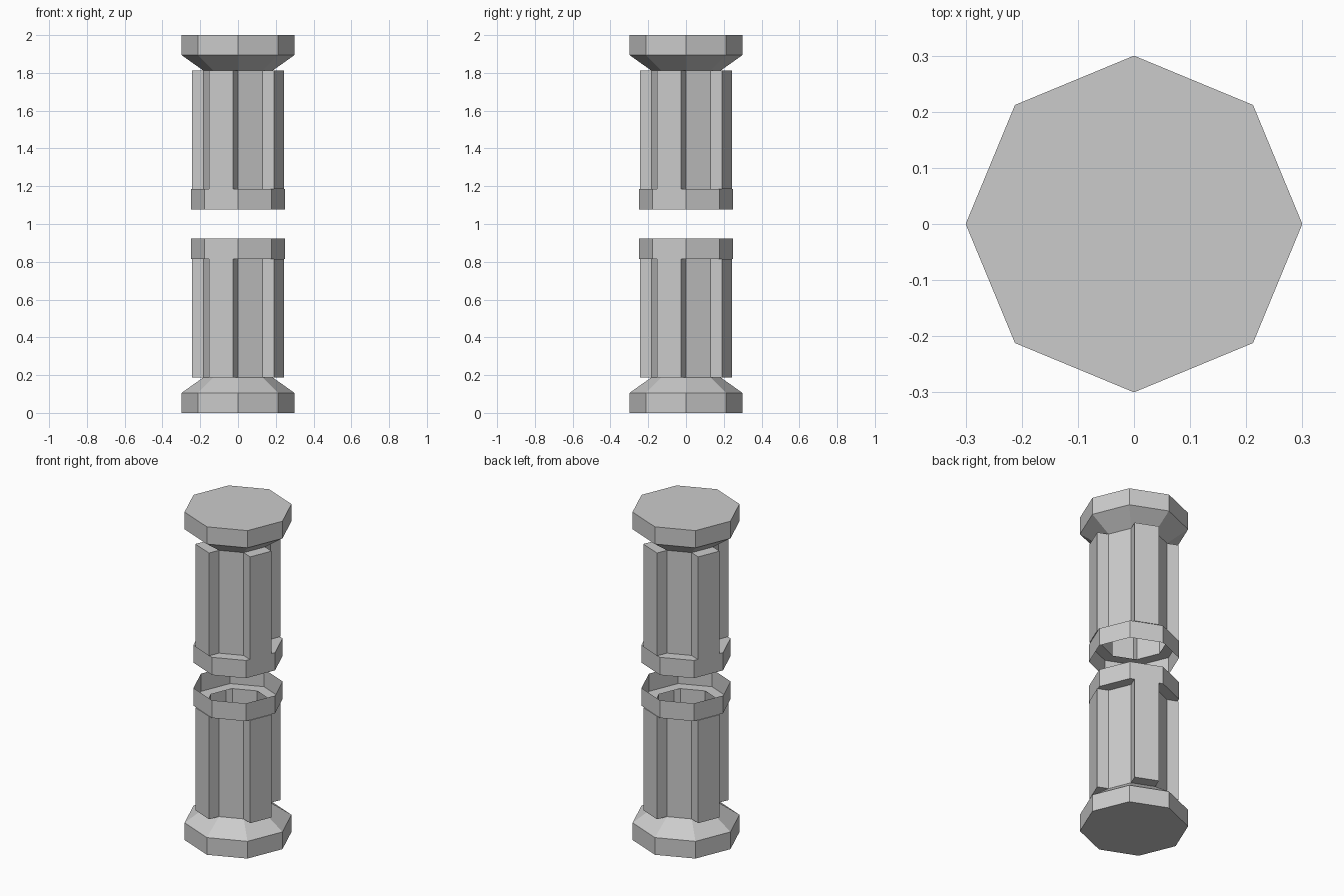
import bpy, bmesh
from math import cos, sin, pi, radians, atan2
from mathutils import Vector

if "Cube" in bpy.data.objects:
    bpy.data.objects.remove(bpy.data.objects["Cube"])

# Half profile (radius, height): plinth, taper, shaft, ledge, open collar
PROFILE = [(0.30, 0.0), (0.30, 0.105), (0.183, 0.188),
           (0.183, 0.815), (0.25, 0.815), (0.25, 0.923)]
SHAFT_BAND = 2
RIB_DEPTH = 0.066


def build_half(name, top):
    bm = bmesh.new()
    rings = [[bm.verts.new((r * cos(i * pi / 4), r * sin(i * pi / 4), z))
              for i in range(8)] for r, z in PROFILE]
    bm.faces.new(rings[0][::-1])
    ribs = []
    for b in range(len(rings) - 1):
        for i in range(8):
            j = (i + 1) % 8
            f = bm.faces.new((rings[b][i], rings[b][j],
                              rings[b + 1][j], rings[b + 1][i]))
            # every other shaft side becomes a raised rib
            if b == SHAFT_BAND and i % 2 == 1:
                ribs.append(f)
    bm.normal_update()
    for f in ribs:
        n = f.normal.copy()
        new = bmesh.ops.extrude_discrete_faces(bm, faces=[f])["faces"][0]
        bmesh.ops.translate(bm, verts=new.verts, vec=n * RIB_DEPTH)
    # upper half is the lower one mirrored about z = 1
    if top:
        for v in bm.verts:
            v.co.z = 2 - v.co.z
        bmesh.ops.reverse_faces(bm, faces=bm.faces)
    me = bpy.data.meshes.new(name)
    bm.to_mesh(me)
    bm.free()
    bpy.context.collection.objects.link(bpy.data.objects.new(name, me))


build_half("lower_pillar", False)
build_half("upper_pillar", True)
